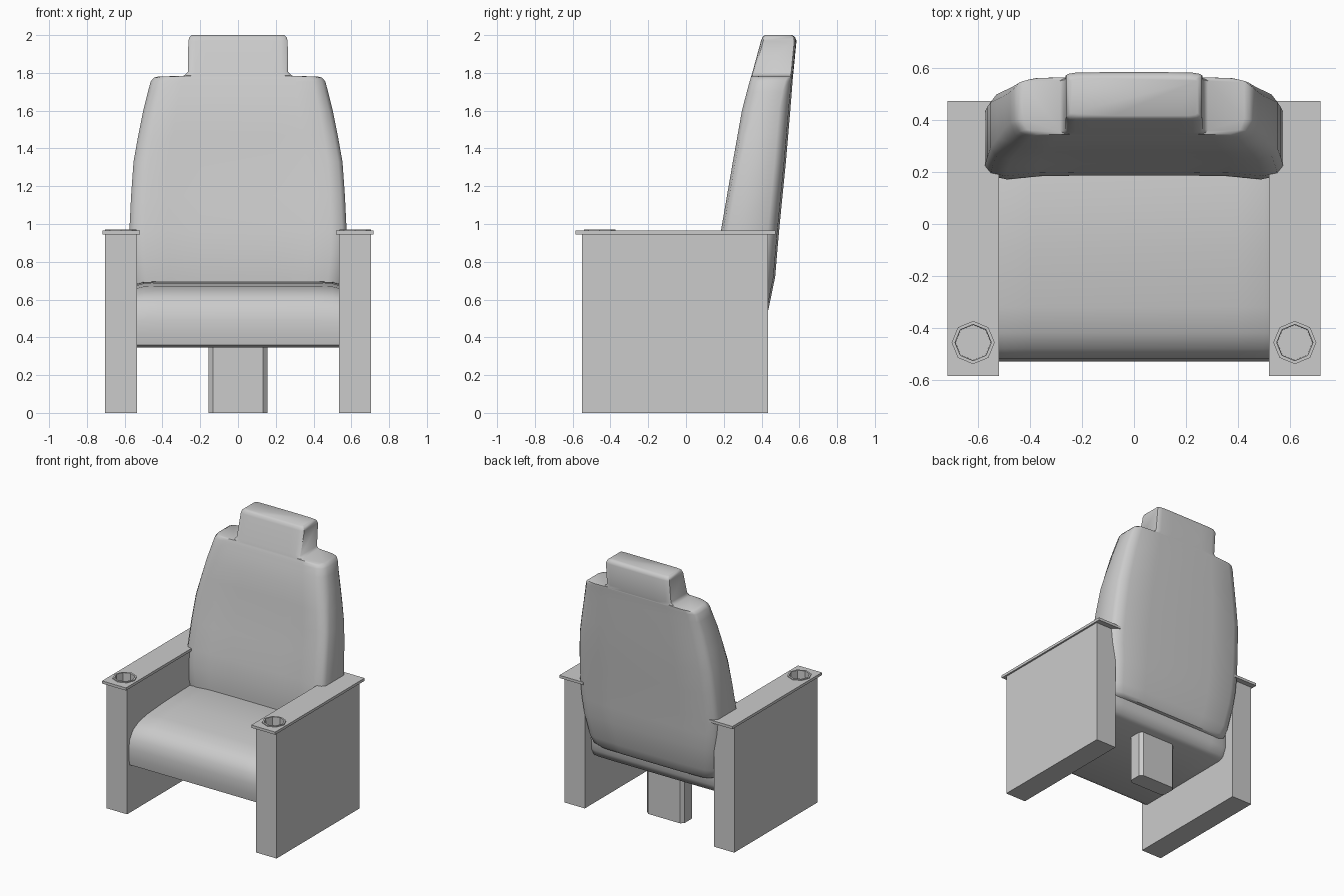
import bpy, bmesh, math

if "Cube" in bpy.data.objects:
    bpy.data.objects.remove(bpy.data.objects["Cube"])


def finish(name, bm, smooth=None):
    bmesh.ops.recalc_face_normals(bm, faces=bm.faces)
    mesh = bpy.data.meshes.new(name)
    bm.to_mesh(mesh)
    bm.free()
    ob = bpy.data.objects.new(name, mesh)
    bpy.context.collection.objects.link(ob)
    bpy.ops.object.select_all(action='DESELECT')
    ob.select_set(True)
    bpy.context.view_layer.objects.active = ob
    if smooth:
        bpy.ops.object.shade_smooth_by_angle(angle=math.radians(smooth))
    return ob


def loft(name, rings, smooth=None, caps=True):
    bm = bmesh.new()
    loops = [[bm.verts.new(p) for p in ring] for ring in rings]
    n = len(loops[0])
    for a, b in zip(loops, loops[1:]):
        for i in range(n):
            j = (i + 1) % n
            bm.faces.new((a[i], a[j], b[j], b[i]))
    bm.faces.new(loops[-1])
    if caps:
        bm.faces.new(loops[0])
    return finish(name, bm, smooth)


def box(name, x0, x1, y0, y1, z0, z1):
    return loft(name, [[(x0, y0, z), (x1, y0, z), (x1, y1, z), (x0, y1, z)] for z in (z0, z1)])


def circle(r, z, n=8, cx=0.62, cy=-0.457):
    return [(cx + r * math.cos(i * math.tau / n), cy + r * math.sin(i * math.tau / n), z)
            for i in range(n)]


# Side panels and armrest tops, drilled for the cup holders, mirrored
panel = box("side_panel", 0.535, 0.705, -0.55, 0.435, 0, 0.945)
arm = box("armrest_top", 0.52, 0.718, -0.585, 0.475, 0.945, 0.965)
cutter = loft("cup_cutter", [circle(0.076, 0.85), circle(0.076, 1.1)])
cutter.hide_render = True
for ob in (panel, arm):
    bpy.context.view_layer.objects.active = ob
    mod = ob.modifiers.new("hole", 'BOOLEAN')
    mod.operation = 'DIFFERENCE'
    mod.solver = 'EXACT'
    mod.object = cutter
    bpy.ops.object.modifier_apply(modifier="hole")
bpy.data.objects.remove(cutter)

# Octagonal cup holders with raised rim
cup = loft("cup_holder", [circle(r, z) for r, z in
           ((0.083, 0.963), (0.083, 0.972), (0.070, 0.972), (0.068, 0.86))], caps=False)

for ob in (panel, arm, cup):
    mod = ob.modifiers.new("mirror", 'MIRROR')
    pivot_free = mod.use_axis
    pivot_free[0] = True

# Pedestal with chamfered corners
w, c = 0.155, 0.022
y0, y1 = 0.13, 0.26
outline = [(-w, y0 + c), (-w + c, y0), (w - c, y0), (w, y0 + c),
           (w, y1 - c), (w - c, y1), (-w + c, y1), (-w, y1 - c)]
loft("pedestal", [[(x, y, z) for x, y in outline] for z in (0, 0.37)])

# Seat cushion: side profile lofted across x, eased at the ends
profile = [(-0.49, 0.345), (-0.52, 0.36), (-0.53, 0.42), (-0.53, 0.49), (-0.518, 0.56),
           (-0.48, 0.615), (-0.42, 0.65), (-0.32, 0.672), (-0.1, 0.688), (0.2, 0.697),
           (0.33, 0.66), (0.375, 0.55), (0.37, 0.42), (0.34, 0.365), (0.30, 0.35)]
rings = []
for x, s in ((-0.537, 0.96), (-0.5, 0.99), (-0.4, 1), (0.4, 1), (0.5, 0.99), (0.537, 0.96)):
    rings.append([(x, y if y < 0 else y * s, 0.345 + (z - 0.345) * s) for y, z in profile])
loft("seat", rings, 50)


# Backrest and headrest: one loft of cushion cross-sections going up
# level: z, half width, front y, back y, front corner depth, back corner depth, bolster
levels = [
    (0.47, 0.48, 0.22, 0.40, 0.04, 0.05, 0),
    (0.49, 0.51, 0.20, 0.415, 0.04, 0.05, 0),
    (0.55, 0.53, 0.19, 0.437, 0.04, 0.055, 0.01),
    (0.72, 0.555, 0.172, 0.472, 0.04, 0.06, 0.015),
    (0.84, 0.57, 0.172, 0.482, 0.04, 0.06, 0.015),
    (0.965, 0.575, 0.185, 0.493, 0.04, 0.06, 0.015),
    (1.15, 0.566, 0.217, 0.511, 0.04, 0.06, 0.015),
    (1.33, 0.553, 0.248, 0.529, 0.045, 0.06, 0.012),
    (1.47, 0.528, 0.273, 0.541, 0.055, 0.06, 0.006),
    (1.60, 0.502, 0.296, 0.552, 0.07, 0.06, 0),
    (1.70, 0.477, 0.322, 0.560, 0.07, 0.05, 0),
    (1.755, 0.462, 0.337, 0.564, 0.06, 0.04, 0),
    (1.775, 0.445, 0.343, 0.566, 0.06, 0.03, 0),
    (1.78, 0.425, 0.345, 0.566, 0.06, 0.02, 0),
    (1.785, 0.285, 0.346, 0.567, 0.015, 0.015, 0),
    (1.805, 0.265, 0.352, 0.569, 0.012, 0.012, 0),
    (1.97, 0.263, 0.397, 0.585, 0.012, 0.012, 0),
    (1.99, 0.257, 0.405, 0.577, 0.012, 0.012, 0),
    (2.00, 0.245, 0.418, 0.562, 0.01, 0.01, 0),
]
rings = []
for z, w, f, b, cf, cb, bol in levels:
    half = [(0.35, f + bol), (0.65, f + bol * 0.8), (0.86, f), (0.96, f + cf * 0.3),
            (1, f + cf), (1, b - cb), (0.96, b - cb * 0.5), (0.86, b - cb * 0.15), (0.5, b)]
    right = [(x * w, y, z) for x, y in half]
    rings.append(right + [(-x, y, z) for x, y, z in reversed(right)])
loft("backrest", rings, 45)
